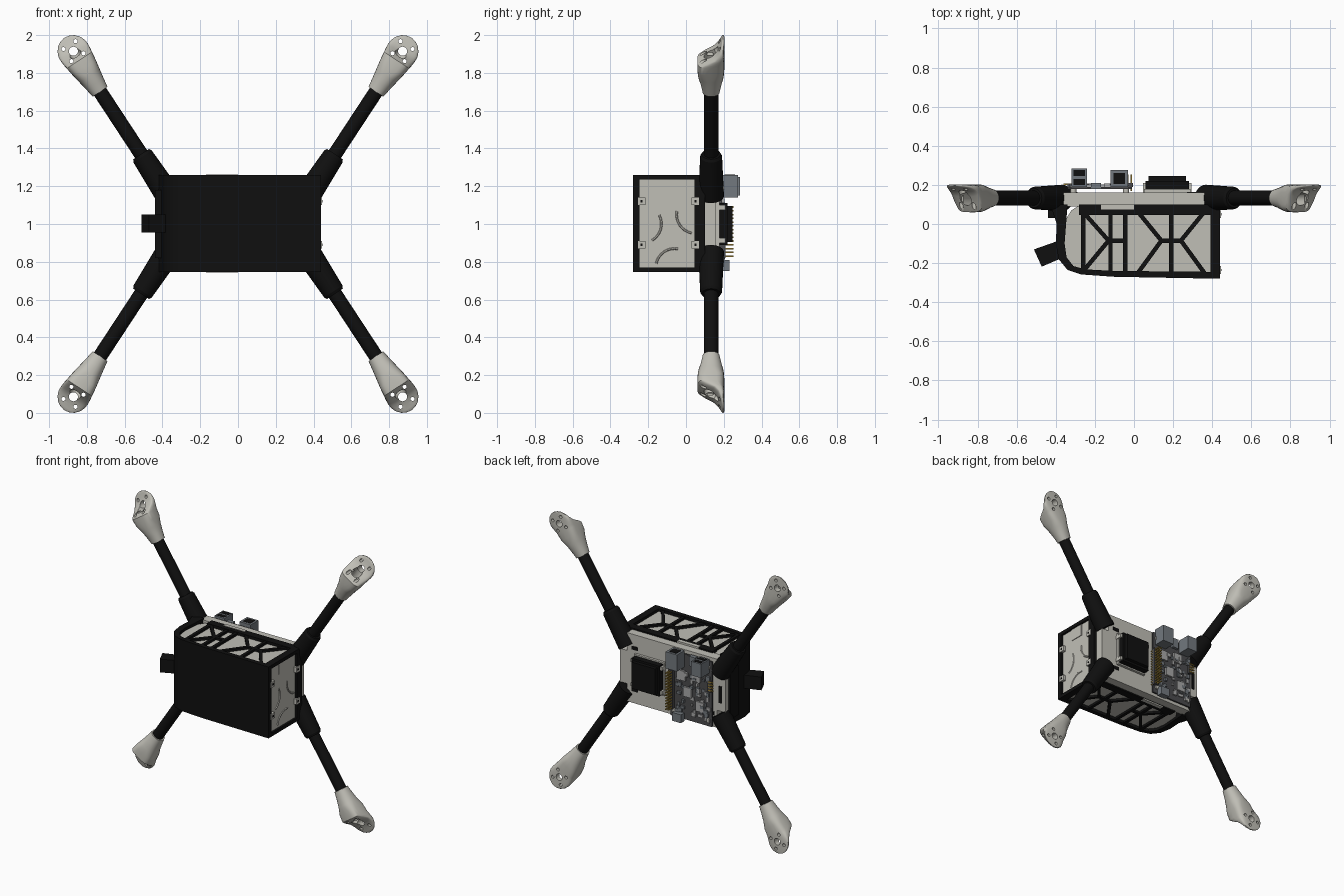
import bpy, bmesh, math, random
from mathutils import Vector, Matrix

old = bpy.data.objects.get("Cube")
if old:
    bpy.data.objects.remove(old, do_unlink=True)


def material(name, r, g, b):
    m = bpy.data.materials.new(name)
    m.use_nodes = True
    m.diffuse_color = (r, g, b, 1)
    m.node_tree.nodes["Principled BSDF"].inputs["Base Color"].default_value = (r, g, b, 1)
    return m


BLACK = material("matte black", .005, .005, .005)
WHITE = material("warm light grey", .53, .52, .47)
BOARD = material("board dark grey", .07, .07, .075)
METAL = material("connector blue grey", .17, .19, .21)
CHIP = material("chip pale grey", .4, .4, .4)
GOLD = material("pin gold", .38, .25, .04)


def finish(name, bm, mat, smooth=False):
    bmesh.ops.recalc_face_normals(bm, faces=bm.faces[:])
    me = bpy.data.meshes.new(name)
    bm.to_mesh(me)
    bm.free()
    ob = bpy.data.objects.new(name, me)
    bpy.context.collection.objects.link(ob)
    if mat:
        me.materials.append(mat)
    if smooth:
        shade(ob)
    return ob


def shade(ob):
    bpy.ops.object.select_all(action='DESELECT')
    ob.select_set(True)
    bpy.context.view_layer.objects.active = ob
    bpy.ops.object.shade_smooth_by_angle(angle=math.radians(35))


def add_box(bm, x, y, z):
    """Box from (low, high) pairs."""
    size = [b - a for a, b in (x, y, z)]
    mid = [(a + b) / 2 for a, b in (x, y, z)]
    bmesh.ops.create_cube(bm, size=1, matrix=Matrix.Translation(mid) @ Matrix.Diagonal((*size, 1)))


def boxes(name, mat, *parts):
    bm = bmesh.new()
    for p in parts:
        add_box(bm, *p)
    return finish(name, bm, mat)


def prism(name, pts, z, mat):
    bm = bmesh.new()
    f = bm.faces.new([bm.verts.new((x, y, z[0])) for x, y in pts])
    ext = bmesh.ops.extrude_face_region(bm, geom=[f])
    bmesh.ops.translate(bm, vec=(0, 0, z[1] - z[0]),
                        verts=[v for v in ext["geom"] if isinstance(v, bmesh.types.BMVert)])
    return finish(name, bm, mat, True)


def add_rod(bm, a, b, r, r2=None, n=24):
    a, b = Vector(a), Vector(b)
    rot = (b - a).to_track_quat('Z', 'Y').to_matrix().to_4x4()
    bmesh.ops.create_cone(bm, cap_ends=True, segments=n, radius1=r, radius2=r2 or r,
                          depth=(b - a).length, matrix=Matrix.Translation((a + b) / 2) @ rot)


# Outer shell: front sheet curling round the left end
LOW, HIGH = .745, 1.26
outer = [(.44, -.28), (-.1, -.27), (-.27, -.258), (-.34, -.235), (-.385, -.18),
         (-.4, -.1), (-.395, 0), (-.415, .06), (-.43, .1)]
inner = [(-.34, .1), (-.345, .03), (-.355, -.1), (-.345, -.17), (-.31, -.215),
         (-.25, -.232), (-.1, -.24), (.44, -.245)]
prism("outer_shell", outer + inner, (LOW, HIGH), BLACK)
boxes("shell_rear_rails", BLACK,
      ((.395, .44), (.045, .1), (LOW, HIGH)),
      ((-.44, -.37), (.03, .12), (.82, 1.18)),
      *[((-.28, .43), (.045, .1), z) for z in ((LOW, .77), (1.235, HIGH))],
      *[((.39, .44), (-.27, .1), z) for z in ((LOW, .77), (1.235, HIGH))])

# Inner case filling the shell
prism("inner_case", [(.425, .095), (.425, -.248), (-.1, -.245), (-.25, -.235), (-.315, -.215),
                     (-.35, -.17), (-.36, -.1), (-.345, .03), (-.32, .07), (-.28, .095)],
      (.765, 1.24), WHITE)


# Lattice bars on the upper and lower sides
def lattice(name, z):
    bm = bmesh.new()
    K = -.085
    bars = [((-.26, -.24), (-.26, .06)), ((-.045, -.25), (-.045, .06)),
            ((-.25, .05), (-.13, K)), ((-.25, -.23), (-.13, K)), ((-.13, K), (-.045, K)),
            ((.03, .05), (.14, K)), ((.02, -.25), (.14, K)), ((.14, K), (.24, K)),
            ((.35, .05), (.24, K)), ((.36, -.25), (.24, K)),
            ((-.12, -.24), (-.12, .06)), ((.19, -.25), (.19, .06))]
    for a, b in bars:
        a, b = Vector((*a, z)), Vector((*b, z))
        d = b - a
        bmesh.ops.create_cube(bm, size=1, matrix=Matrix.Translation((a + b) / 2)
                              @ Matrix.Rotation(math.atan2(d.y, d.x), 4, 'Z')
                              @ Matrix.Diagonal((d.length + .01, .022, .018, 1)))
    finish(name, bm, BLACK)


lattice("upper_lattice", 1.247)
lattice("lower_lattice", .758)
boxes("lattice_inlays", WHITE, *[((-.17, 0), (.075, .101), z) for z in ((1.25, 1.263), (.742, .75))])

# Tail stub on the left end
prism("cable_stub", [(-.512, -.13), (-.472, -.218), (-.36, -.17), (-.37, -.08)], (.955, 1.05), BLACK)

# Clips and latch on the open end
boxes("end_clips", WHITE, *[((.42, .445), (y - .02, y + .02), (z - .02, z + .02))
                            for y in (-.235, .05) for z in (.89, 1.12)])
boxes("clip_holes", BLACK, *[((.44, .447), (y - .006, y + .006), (z - .006, z + .006))
                             for y in (-.235, .05) for z in (.89, 1.12)])
boxes("end_latch", WHITE, ((.42, .43), (-.145, -.045), (1.15, 1.235)))
bm = bmesh.new()
for cy, cz, start in ((-.23, 1.0, -60), (.05, 1.05, 170), (-.06, .77, 80)):
    for k in range(8):
        a, b = (math.radians(start + (k + i) * 11) for i in (0, 1))
        add_rod(bm, (.425, cy + .1 * math.cos(a), cz + .1 * math.sin(a)),
                (.425, cy + .1 * math.cos(b), cz + .1 * math.sin(b)), .006, n=6)
finish("end_ribs", bm, WHITE)

# Rear deck plate with end tabs and slots
boxes("rear_deck", WHITE, ((-.36, .36), (.09, .16), (.755, 1.25)),
      ((-.425, .415), (.1, .158), (.88, 1.12)))
boxes("deck_slots", BLACK, ((-.4, -.375), (.15, .163), (.94, 1.06)),
      *[((x, x + .05), (.155, .163), (z, z + .025)) for x in (-.34, .27) for z in (.84, 1.14)])

# Square module in its cradle
boxes("module_cradle", WHITE, ((.05, .29), (.155, .178), (.88, 1.12)),
      *[((x, x + .025), (.155, .21), (z, z + .025)) for x in (.045, .27) for z in (.9, 1.075)])
boxes("square_module", BLACK, ((.06, .28), (.17, .22), (.89, 1.11)), ((.075, .265), (.2, .245), (.905, 1.095)))

# Circuit board on standoffs
bm = bmesh.new()
for x in (-.31, -.04):
    for z in (.81, 1.19):
        add_rod(bm, (x, .15, z), (x, .2, z), .015, n=12)
finish("board_standoffs", bm, WHITE, True)
boxes("circuit_board", BOARD, ((-.34, -.01), (.178, .19), (.765, 1.235)))
boxes("main_chips", CHIP, *[((x - .033, x + .033), (.188, .203), (z - .035, z + .035))
                            for x, z in ((-.1, 1.08), (-.22, 1.1), (-.15, .97), (-.25, .89))])
random.seed(4)
small = []
for i in range(60):
    x, z = random.uniform(-.32, -.06), random.uniform(.79, 1.13)
    w, h = random.uniform(.006, .016), random.uniform(.006, .016)
    small.append(((x - w, x + w), (.188, random.uniform(.195, .207)), (z - h, z + h)))
boxes("small_parts_pale", CHIP, *small[:25])
boxes("small_parts_dark", METAL, *small[25:])
boxes("port_connectors", METAL, ((-.32, -.24), (.188, .285), (1.15, 1.25)),
      ((-.12, -.03), (.188, .275), (1.14, 1.26)), ((-.12, -.05), (.188, .23), (.75, .81)),
      ((-.22, -.17), (.18, .21), (1.17, 1.24)))
boxes("port_openings", BLACK, *[((-.31, -.25), (y, y + .03), (1.245, 1.252)) for y in (.2, .245)],
      ((-.105, -.045), (.205, .26), (1.255, 1.262)))
boxes("pin_headers", BOARD, ((-.04, -.005), (.188, .21), (.82, 1.1)), ((-.34, -.315), (.188, .205), (1.02, 1.1)))
boxes("header_pins", GOLD,
      *[((x - .004, x + .004), (.17, .252), (z - .004, z + .004))
        for x in (-.032, -.014) for z in [.83 + .02 * i for i in range(14)]],
      *[((-.36, -.32), (.2, .208), (1.03 + .02 * i, 1.038 + .02 * i)) for i in range(4)])


# Arms: socket, tube and motor mount, mirrored to four corners
def arm(name, sx, sz):
    dx, dz, ya = .549, .836, .133

    def P(s, w, y):
        return Vector((sx * (.73 + s * dx + w * dz), y, 1 + sz * (.70 + s * dz - w * dx)))

    bm = bmesh.new()
    add_rod(bm, P(-.66, 0, ya), P(-.41, 0, ya), .068, .058)
    add_rod(bm, P(-.41, 0, ya), P(-.395, 0, ya), .058, .05)
    finish(name + "_socket", bm, BLACK, True)
    bm = bmesh.new()
    add_rod(bm, P(-.6, 0, ya), P(.13, 0, ya), .038)
    finish(name + "_tube", bm, BLACK, True)

    # Lofted mount: distance, half width, low y, high y
    rings = [(0, .047, .088, .178), (.05, .055, .078, .188), (.1, .064, .064, .2),
             (.15, .073, .06, .203), (.2, .08, .06, .203), (.22, .083, .09, .203),
             (.245, .085, .14, .203), (.27, .084, .165, .203), (.3, .073, .18, .203),
             (.325, .051, .188, .203), (.337, .029, .192, .203), (.342, .008, .196, .203)]
    bm = bmesh.new()
    loops, n = [], 28
    for s, hw, lo, hi in rings:
        e = .9 if s < .12 else .55
        loop = []
        for k in range(n):
            c, t = math.cos(2 * math.pi * k / n), math.sin(2 * math.pi * k / n)
            w = math.copysign(abs(c) ** e, c) * hw
            y = (lo + hi) / 2 + math.copysign(abs(t) ** e, t) * (hi - lo) / 2
            loop.append(bm.verts.new(P(s, w, y)))
        loops.append(loop)
    for a, b in zip(loops, loops[1:]):
        for k in range(n):
            j = (k + 1) % n
            bm.faces.new((a[k], a[j], b[j], b[k]))
    bm.faces.new(loops[0])
    bm.faces.new(loops[-1])
    mount = finish(name + "_motor_mount", bm, WHITE)

    # Screw holes and wire bore
    holes = bmesh.new()
    add_rod(holes, P(.257, 0, 0), P(.257, 0, .3), .024, n=20)
    for k in range(4):
        a = math.pi / 4 + k * math.pi / 2
        s, w = .257 + .054 * math.cos(a), .054 * math.sin(a)
        add_rod(holes, P(s, w, 0), P(s, w, .3), .011, n=12)
    bore = bmesh.new()
    add_rod(bore, P(.1, 0, .128), P(.32, 0, .128), .033, n=20)
    cutters = [finish("cutter", b, None) for b in (holes, bore)]
    for c in cutters:
        c.hide_render = True
        m = mount.modifiers.new("cut", 'BOOLEAN')
        m.operation, m.solver, m.object = 'DIFFERENCE', 'EXACT', c
    dg = bpy.context.evaluated_depsgraph_get()
    mesh = bpy.data.meshes.new_from_object(mount.evaluated_get(dg))
    mount.modifiers.clear()
    mount.data = mesh
    for c in cutters:
        bpy.data.objects.remove(c, do_unlink=True)
    shade(mount)


for side, sx in (("left", 1), ("right", -1)):
    for level, sz in (("upper", 1), ("lower", -1)):
        arm(f"{level}_{side}_arm", sx, sz)
